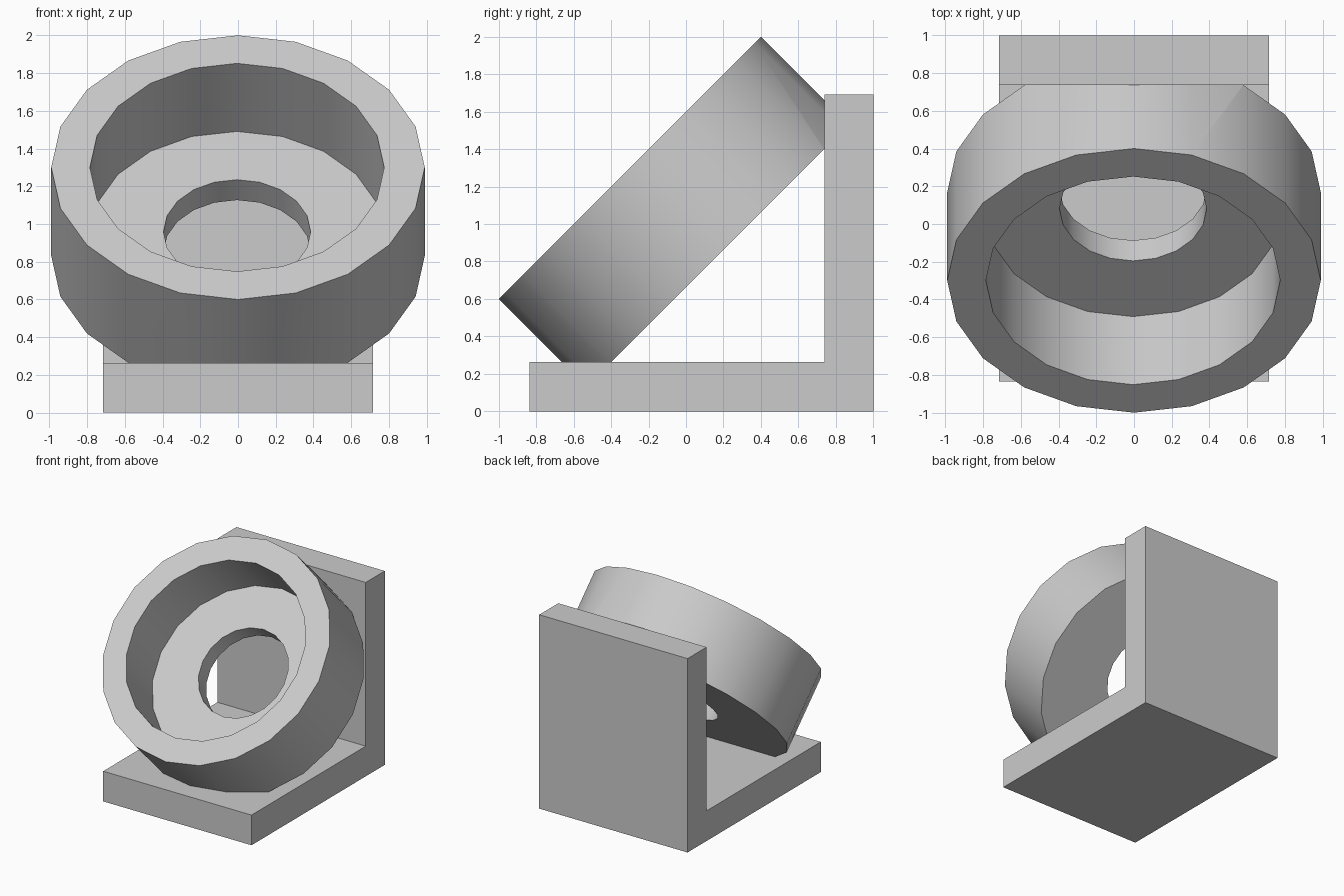
import bpy
import math
from mathutils import Matrix

default = bpy.data.objects.get("Cube")
if default:
    bpy.data.objects.remove(default, do_unlink=True)

grey = bpy.data.materials.new("light grey")
grey.use_nodes = True
colour = (0.6, 0.6, 0.6, 1)
grey.diffuse_color = colour
grey.node_tree.nodes["Principled BSDF"].inputs["Base Color"].default_value = colour

# Tilted frame: local z comes out of the open face of the cup
tilt = Matrix.Translation((0, -0.3, 1.3)) @ Matrix.Rotation(math.radians(45), 4, "X")


def box(name, x, y, z):
    """Box from three (low, high) ranges."""
    bpy.ops.mesh.primitive_cube_add(size=1, location=[sum(r) / 2 for r in (x, y, z)])
    ob = bpy.context.object
    ob.name = name
    ob.scale = [r[1] - r[0] for r in (x, y, z)]
    bpy.ops.object.transform_apply(location=True, rotation=True, scale=True)
    ob.data.materials.append(grey)
    return ob


def disc(name, radius, bottom, top, centre=(0, 0)):
    """Twenty-sided cylinder in the tilted frame."""
    bpy.ops.mesh.primitive_cylinder_add(vertices=20, radius=radius, depth=top - bottom)
    ob = bpy.context.object
    ob.name = name
    ob.data.transform(tilt @ Matrix.Translation((*centre, (top + bottom) / 2)))
    ob.data.materials.append(grey)
    return ob


def boolean(target, tool, operation):
    mod = target.modifiers.new(operation.title(), "BOOLEAN")
    mod.operation = operation
    mod.solver = "EXACT"
    mod.object = tool
    bpy.context.view_layer.objects.active = target
    bpy.ops.object.modifier_apply(modifier=mod.name)
    bpy.data.objects.remove(tool, do_unlink=True)


# L-shaped bracket
bracket = box("bracket", (-0.715, 0.715), (-0.835, 1), (0, 0.263))
boolean(bracket, box("back_wall", (-0.715, 0.715), (0.738, 1), (0, 1.69)), "UNION")

# Round cup with a deep recess and a through hole
cup = disc("cup", 0.99, -0.663, 0)
boolean(cup, disc("recess", 0.78, -0.51, 0.1, (-0.005, 0)), "DIFFERENCE")
boolean(cup, disc("hole", 0.39, -0.8, -0.4, (-0.005, 0.028)), "DIFFERENCE")

# Trim the cup where it meets the bracket
boolean(cup, box("floor_trim", (-2, 2), (-2, 2), (-1, 0.263)), "DIFFERENCE")
boolean(cup, box("wall_trim", (-2, 2), (0.738, 2), (-1, 3)), "DIFFERENCE")

bpy.ops.object.select_all(action="DESELECT")
cup.select_set(True)
bpy.context.view_layer.objects.active = cup
bpy.ops.object.shade_smooth_by_angle(angle=math.radians(30))
